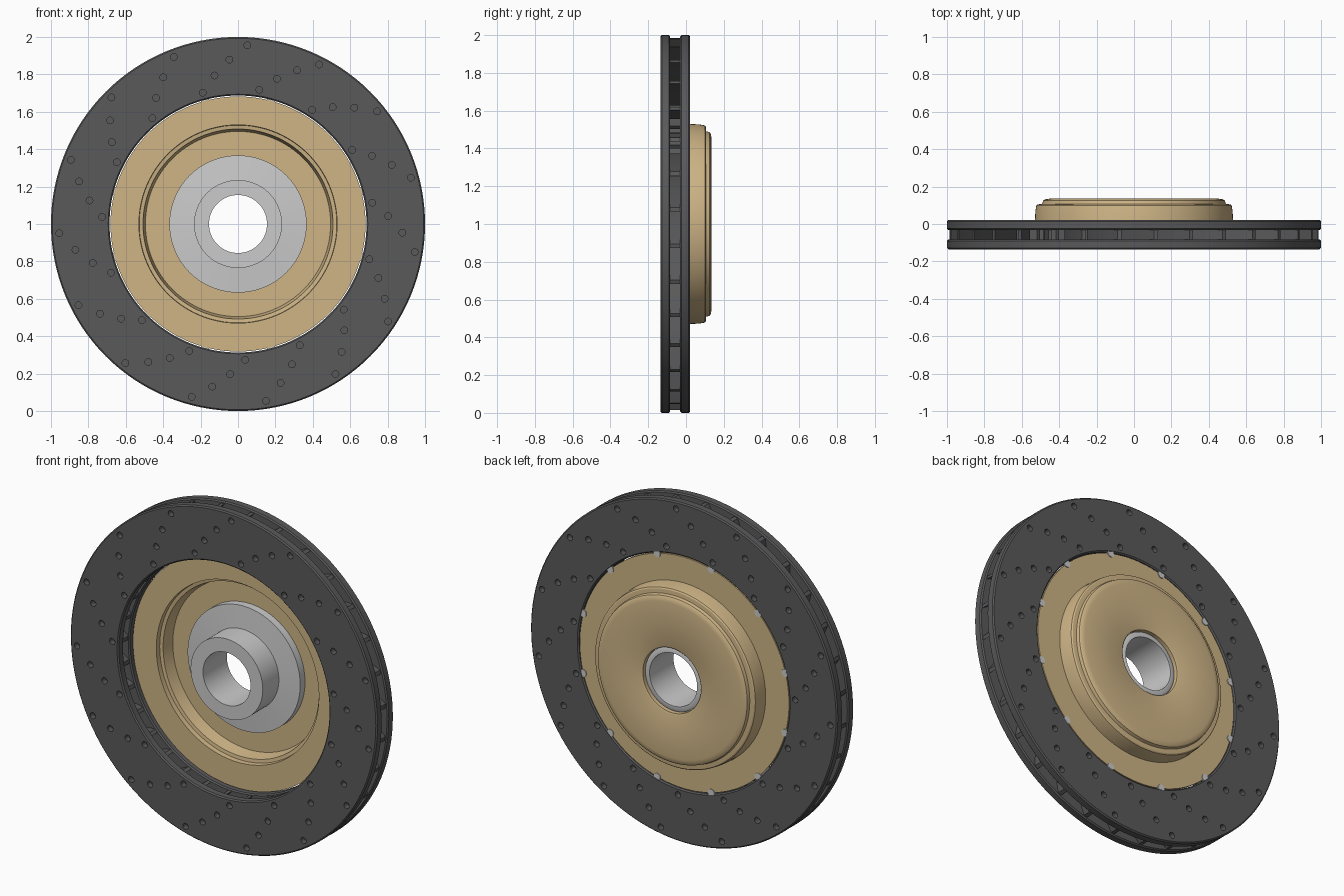
import bpy, bmesh
from math import sin, cos, tan, pi, radians, log

if "Cube" in bpy.data.objects:
    bpy.data.objects.remove(bpy.data.objects["Cube"])

CZ = 1.0  # height of the axle


def material(name, rgb):
    m = bpy.data.materials.new(name)
    m.diffuse_color = (*rgb, 1)
    m.use_nodes = True
    m.node_tree.nodes["Principled BSDF"].inputs["Base Color"].default_value = m.diffuse_color
    return m


DARK = material("dark_iron", (0.1, 0.1, 0.104))
TAN = material("tan_alloy", (0.62, 0.46, 0.24))


def polar(r, a, y):
    return (r * cos(a), y, CZ + r * sin(a))


def finish(bm, name, mat=None):
    bmesh.ops.recalc_face_normals(bm, faces=bm.faces)
    me = bpy.data.meshes.new(name)
    bm.to_mesh(me)
    bm.free()
    ob = bpy.data.objects.new(name, me)
    bpy.context.collection.objects.link(ob)
    if mat:
        me.materials.append(mat)
    return ob


def smooth(ob):
    bpy.ops.object.select_all(action='DESELECT')
    ob.select_set(True)
    bpy.context.view_layer.objects.active = ob
    bpy.ops.object.shade_smooth_by_angle(angle=radians(30))


def lathe(name, profile, mat=None, n=128):
    """Revolve a closed (radius, y) profile around the axle."""
    bm = bmesh.new()
    rows = [[bm.verts.new(polar(r, 2 * pi * i / n, y)) for r, y in profile]
            for i in range(n)]
    k = len(profile)
    for i in range(n):
        a, b = rows[i], rows[(i + 1) % n]
        for j in range(k):
            bm.faces.new((a[j], a[(j + 1) % k], b[(j + 1) % k], b[j]))
    return finish(bm, name, mat)


def cylinder(bm, r, a, rad, y0, y1, n=16):
    """Small cylinder parallel to the axle, placed at polar (r, a)."""
    x, _, z = polar(r, a, 0)
    ends = [[bm.verts.new((x + rad * cos(2 * pi * i / n), y, z + rad * sin(2 * pi * i / n)))
             for i in range(n)] for y in (y0, y1)]
    for e in ends:
        bm.faces.new(e)
    for i in range(n):
        j = (i + 1) % n
        bm.faces.new((ends[0][i], ends[0][j], ends[1][j], ends[1][i]))


# Two friction plates with spiral rows of blind drillings
def plate(name, y0, y1, cut0, cut1):
    c = 0.007
    ob = lathe(name, [(0.687, y0 + c), (0.687 + c, y0), (1 - c, y0), (1, y0 + c),
                      (1, y1 - c), (1 - c, y1), (0.687 + c, y1), (0.687, y1 - c)], DARK)
    bm = bmesh.new()
    for k in range(15):
        for i, r in enumerate((0.957, 0.88, 0.804, 0.727)):
            cylinder(bm, r, radians(87 + 24 * k + 6 * i), 0.018, cut0, cut1)
    cutter = finish(bm, name + "_cutter")
    mod = ob.modifiers.new("drillings", 'BOOLEAN')
    mod.operation, mod.solver, mod.object = 'DIFFERENCE', 'EXACT', cutter
    bpy.context.view_layer.objects.active = ob
    bpy.ops.object.modifier_apply(modifier=mod.name)
    bpy.data.objects.remove(cutter)
    smooth(ob)


plate("front_plate", -0.135, -0.084, -0.16, -0.1)
plate("back_plate", -0.031, 0.021, -0.015, 0.05)

# Swept cooling vanes between the plates
bm = bmesh.new()
STEPS, R0, R1, HALF = 6, 0.695, 0.988, 0.011
for k in range(32):
    tip = radians(83.2 + 360 / 32 * k)
    rows = []
    for s in range(STEPS + 1):
        r = R0 + (R1 - R0) * s / STEPS
        a = tip + tan(radians(38)) * log(R1 / r)
        d = HALF / r
        rows.append([bm.verts.new(polar(r, a + da, y)) for da, y in
                     ((-d, -0.086), (d, -0.086), (d, -0.029), (-d, -0.029))])
    bm.faces.new(rows[0])
    bm.faces.new(rows[-1])
    for p, q in zip(rows, rows[1:]):
        for j in range(4):
            bm.faces.new((p[j], p[(j + 1) % 4], q[(j + 1) % 4], q[j]))
smooth(finish(bm, "cooling_vanes", DARK))

# Tan mounting hat: flange, stepped wall and closed back
smooth(lathe("mounting_hat", [
    (0.682, -0.004), (0.53, -0.004), (0.528, 0.025), (0.508, 0.028), (0.495, 0.1),
    (0.19, 0.1), (0.19, 0.131), (0.2, 0.135), (0.455, 0.135), (0.475, 0.132),
    (0.486, 0.125), (0.491, 0.107), (0.515, 0.105), (0.522, 0.1), (0.527, 0.07),
    (0.53, 0.015), (0.682, 0.015)], TAN))

# Grey hub: boss, flange and bore
smooth(lathe("hub", [
    (0.155, -0.105), (0.235, -0.105), (0.235, 0.045), (0.367, 0.055), (0.367, 0.102),
    (0.186, 0.102), (0.186, 0.112), (0.17, 0.118), (0.155, 0.118)]))

# Twelve retaining pins around the flange
bm = bmesh.new()
for k in range(12):
    cylinder(bm, 0.682, radians(15 + 30 * k), 0.022, 0.004, 0.0195)
smooth(finish(bm, "retaining_pins"))
